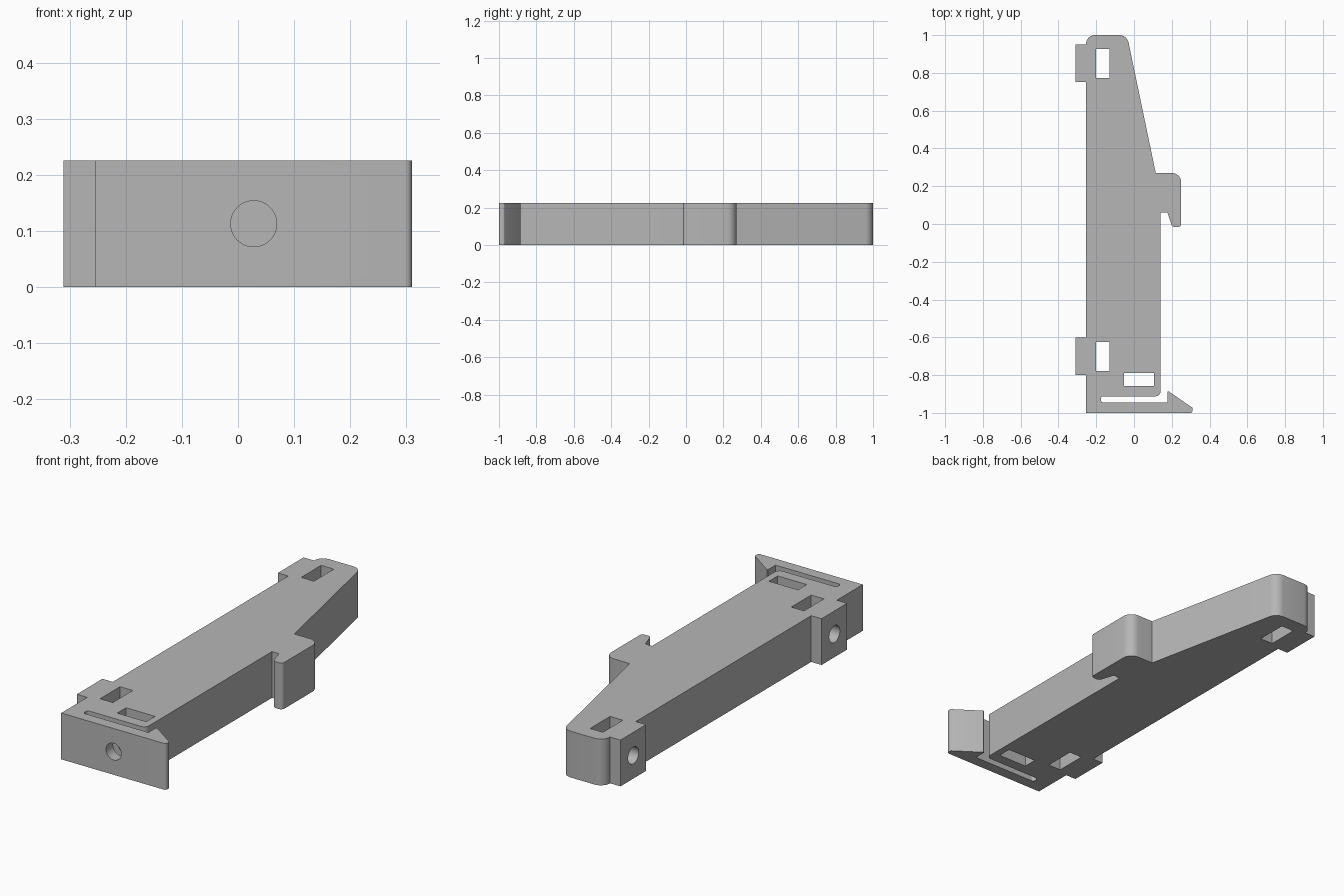
import bpy, bmesh, math
from mathutils import Vector, Matrix

cube = bpy.data.objects.get("Cube")
if cube:
    bpy.data.objects.remove(cube, do_unlink=True)

HEIGHT = 0.226
HOLE_RADIUS = 0.041

grey = bpy.data.materials.new("plain grey")
grey.use_nodes = True
grey.diffuse_color = (0.47, 0.47, 0.47, 1)
grey.node_tree.nodes["Principled BSDF"].inputs["Base Color"].default_value = grey.diffuse_color


def rounded(corners, steps=8):
    """Turn (x, y, radius) corners into an outline with tangent arcs."""
    points = []
    for i, (x, y, *r) in enumerate(corners):
        p = Vector((x, y))
        if not r:
            points.append(p)
            continue
        a = (Vector(corners[i - 1][:2]) - p).normalized()
        b = (Vector(corners[(i + 1) % len(corners)][:2]) - p).normalized()
        half = a.angle(b) / 2
        centre = p + (a + b).normalized() * r[0] / math.sin(half)
        start = p + a * r[0] / math.tan(half) - centre
        end = p + b * r[0] / math.tan(half) - centre
        sweep = math.atan2(start.cross(end), start.dot(end))
        for k in range(steps + 1):
            points.append(centre + Matrix.Rotation(sweep * k / steps, 2) @ start)
    return points


def make_object(name, bm):
    bmesh.ops.recalc_face_normals(bm, faces=bm.faces)
    mesh = bpy.data.meshes.new(name)
    bm.to_mesh(mesh)
    bm.free()
    mesh.materials.append(grey)
    obj = bpy.data.objects.new(name, mesh)
    bpy.context.collection.objects.link(obj)
    return obj


def prism(name, outline, z0, z1):
    bm = bmesh.new()
    face = bm.faces.new([bm.verts.new((p.x, p.y, z0)) for p in outline])
    top = bmesh.ops.extrude_face_region(bm, geom=[face])["geom"]
    bmesh.ops.translate(bm, vec=(0, 0, z1 - z0),
                        verts=[v for v in top if isinstance(v, bmesh.types.BMVert)])
    return make_object(name, bm)


def slot_cutter(name, x0, x1, y0, y1):
    return prism(name, rounded([(x0, y0), (x1, y0), (x1, y1), (x0, y1)]), -0.1, HEIGHT + 0.1)


def hole_cutter(name, start, end):
    start, end = Vector(start), Vector(end)
    axis = end - start
    bm = bmesh.new()
    turn = axis.to_track_quat("Z", "Y").to_matrix().to_4x4()
    bmesh.ops.create_cone(bm, cap_ends=True, segments=40, radius1=HOLE_RADIUS,
                          radius2=HOLE_RADIUS, depth=axis.length,
                          matrix=Matrix.Translation((start + end) / 2) @ turn)
    return make_object(name, bm)


# Plate outline, counter-clockwise from the front corner
front_latch = [(-0.255, -1), (0.31, -1, 0.012), (0.31, -0.973, 0.008),
               (0.178, -0.882, 0.004), (0.178, -0.945),
               (-0.175, -0.945, 0.014), (-0.175, -0.912, 0.014)]
side_hook = [(0.14, -0.912, 0.025), (0.14, 0.062), (0.177, 0.062),
             (0.202, -0.016, 0.018), (0.25, -0.016, 0.018),
             (0.25, 0.27, 0.05), (0.115, 0.27)]
back_end = [(-0.037, 1, 0.05), (-0.255, 1, 0.049)]
lugs = []
for low, high in ((0.752, 0.95), (-0.8, -0.602)):
    lugs += [(-0.255, high), (-0.311, high), (-0.311, low), (-0.255, low)]
body = prism("bracket_body", rounded(front_latch + side_hook + back_end + lugs), 0, HEIGHT)

# Nut slots and screw holes
mid = HEIGHT / 2
cutters = [slot_cutter("front_slot_cutter", -0.052, 0.105, -0.858, -0.79),
           hole_cutter("front_hole_cutter", (0.028, -1.1, mid), (0.028, -0.82, mid))]
for label, y in (("rear", 0.85), ("forward", -0.702)):
    cutters.append(slot_cutter(label + "_slot_cutter", -0.2, -0.131, y - 0.077, y + 0.077))
    cutters.append(hole_cutter(label + "_hole_cutter", (-0.4, y, mid), (-0.165, y, mid)))

bpy.context.view_layer.objects.active = body
for cutter in cutters:
    cutter.hide_render = True
    mod = body.modifiers.new(cutter.name, "BOOLEAN")
    mod.operation = "DIFFERENCE"
    mod.solver = "EXACT"
    mod.object = cutter
    bpy.ops.object.modifier_apply(modifier=mod.name)
for cutter in cutters:
    bpy.data.objects.remove(cutter, do_unlink=True)

# Smooth arcs, sharp edges
bpy.ops.object.select_all(action="DESELECT")
body.select_set(True)
bpy.ops.object.shade_smooth_by_angle(angle=math.radians(30))
